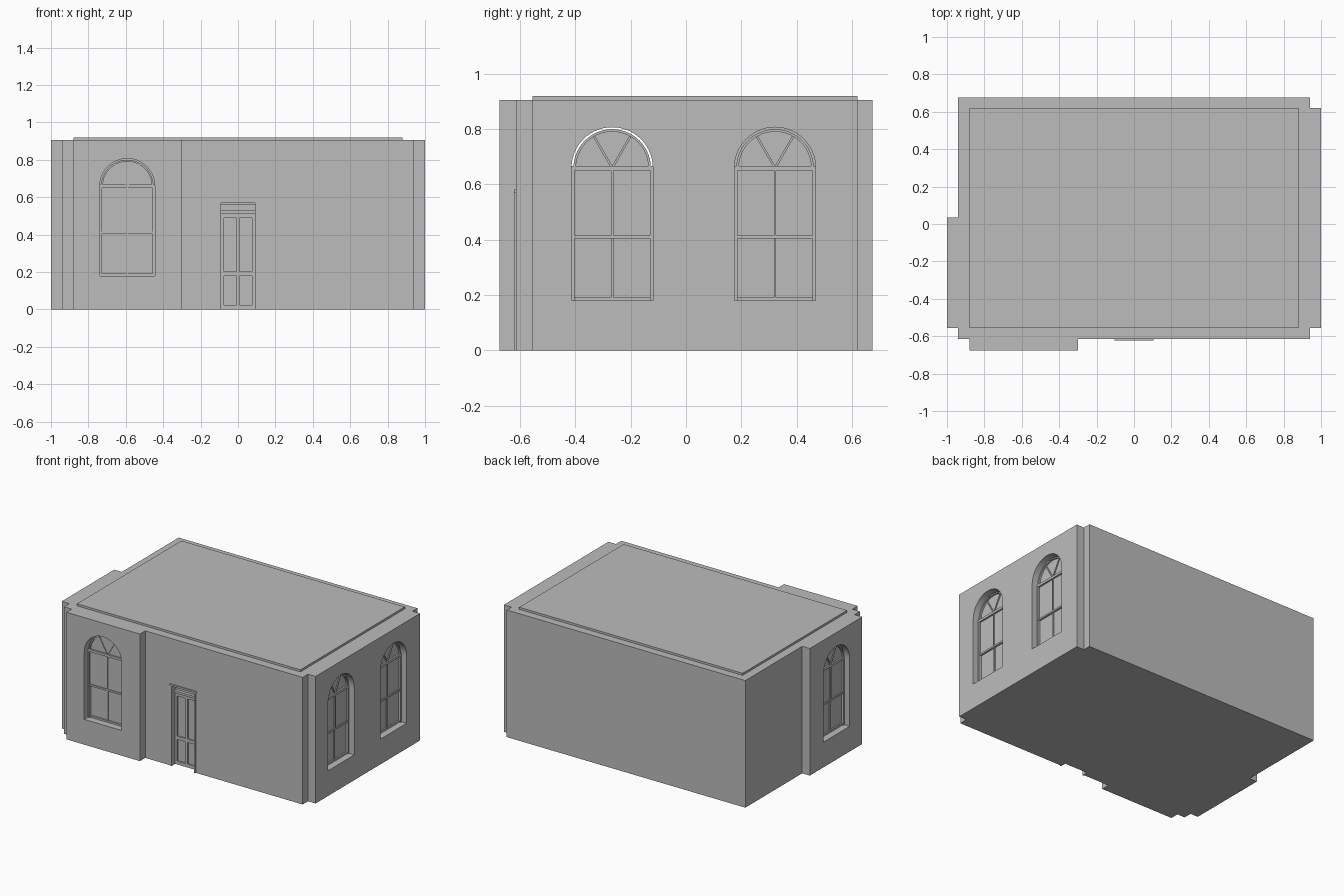
import bpy, bmesh
from math import pi, sin, cos, radians
from mathutils import Matrix

if "Cube" in bpy.data.objects:
    bpy.data.objects.remove(bpy.data.objects["Cube"], do_unlink=True)

GREY = (0.5, 0.505, 0.5, 1.0)
plaster = bpy.data.materials.new("plain grey")
plaster.use_nodes = True
plaster.diffuse_color = GREY
plaster.node_tree.nodes["Principled BSDF"].inputs["Base Color"].default_value = GREY


def prism(name, points, direction, place=Matrix.Identity(4)):
    """Extrude a flat outline of 3D points along a direction."""
    bm = bmesh.new()
    face = bm.faces.new([bm.verts.new(p) for p in points])
    made = bmesh.ops.extrude_face_region(bm, geom=[face])["geom"]
    bmesh.ops.translate(bm, vec=direction,
                        verts=[v for v in made if isinstance(v, bmesh.types.BMVert)])
    bmesh.ops.recalc_face_normals(bm, faces=bm.faces)
    bm.transform(place)
    mesh = bpy.data.meshes.new(name)
    bm.to_mesh(mesh)
    bm.free()
    mesh.materials.append(plaster)
    obj = bpy.data.objects.new(name, mesh)
    bpy.context.collection.objects.link(obj)
    return obj


def panel(name, outline, near, far, place):
    """Upright plate from an (across, up) outline, between two depths."""
    return prism(name, [(u, near, z) for u, z in outline], (0, far - near, 0), place)


def rect(u0, u1, z0, z1):
    return [(u0, z0), (u1, z0), (u1, z1), (u0, z1)]


def arc(radius, z, steps=28):
    return [(radius * cos(pi * i / steps), z + radius * sin(pi * i / steps))
            for i in range(steps + 1)]


def cut(target, cutter):
    cutter.hide_render = True
    mod = target.modifiers.new("opening", "BOOLEAN")
    mod.operation, mod.solver, mod.object = "DIFFERENCE", "EXACT", cutter
    bpy.context.view_layer.objects.active = target
    bpy.ops.object.modifier_apply(modifier=mod.name)
    bpy.data.objects.remove(cutter, do_unlink=True)


# Walls: stepped footprint, hollow inside
WALL_TOP = 0.905
footprint = [(-0.88, -0.675), (-0.30, -0.675), (-0.30, -0.615), (0.94, -0.615),
             (0.94, -0.555), (1, -0.555), (1, 0.62), (0.94, 0.62), (0.94, 0.675),
             (-0.94, 0.675), (-0.94, 0.035), (-1, 0.035), (-1, -0.555),
             (-0.94, -0.555), (-0.94, -0.615), (-0.88, -0.615)]
inside = [(-0.88, -0.555), (0.88, -0.555), (0.88, 0.62), (-0.88, 0.62)]
walls = prism("walls", [(x, y, 0) for x, y in footprint], (0, 0, WALL_TOP))
cut(walls, prism("room_cutter", [(x, y, 0.01) for x, y in inside], (0, 0, 0.87)))

# Raised roof slab
prism("roof_slab", [(x, y, 0.87) for x, y in inside], (0, 0, 0.05))

SILL, SPRING, HALF = 0.18, 0.66, 0.147
MEET = 0.41


def window(name, x, y, turn):
    place = Matrix.Translation((x, y, 0)) @ Matrix.Rotation(radians(turn), 4, "Z")
    opening = [(-HALF, SILL), (HALF, SILL)] + arc(HALF, SPRING)
    cut(walls, panel("window_cutter", opening, -0.03, 0.15, place))

    # Arched head: ring, pane and two spokes
    ring = arc(0.140, SPRING) + arc(0.131, SPRING)[::-1]
    panel(name + "_arch_frame", ring, 0.04, 0.065, place)
    panel(name + "_arch_pane", arc(0.135, SPRING), 0.052, 0.06, place)
    for side in (-1, 1):
        spoke = place @ Matrix.Translation((0, 0, SPRING)) @ Matrix.Rotation(
            radians(30 * side), 4, "Y")
        panel(name + "_arch_spoke", rect(-0.004, 0.004, 0, 0.134), 0.046, 0.055, spoke)
    panel(name + "_transom", rect(-HALF, HALF, 0.65, 0.667), 0.04, 0.065, place)

    # Rectangular sashes below, the lower one set further back
    for side in (-1, 1):
        lo, hi = sorted((side * HALF, side * (HALF - 0.011)))
        panel(name + "_jamb", rect(lo, hi, SILL, 0.65), 0.04, 0.07, place)
    for part, z0, z1, depth in (("upper", MEET, 0.65, 0.052), ("lower", SILL, MEET, 0.058)):
        panel(f"{name}_{part}_pane", rect(-HALF, HALF, z0, z1), depth, depth + 0.008, place)
        panel(f"{name}_{part}_bar", rect(-0.004, 0.004, z0, z1), depth - 0.007, depth, place)
    panel(name + "_meeting_rail", rect(-HALF, HALF, MEET - 0.006, MEET + 0.006),
          0.045, 0.06, place)
    panel(name + "_bottom_rail", rect(-HALF, HALF, SILL, SILL + 0.012), 0.048, 0.065, place)


window("front_window", -0.592, -0.675, 0)
window("left_side_window", 1, -0.267, 90)
window("left_rear_window", 1, 0.322, 90)
window("right_side_window", -1, -0.267, -90)

# Door: recess, leaf with raised stiles and rails, transom light, thin surround
door = Matrix.Translation((0, -0.615, 0))
WIDE, HEAD = 0.09, 0.57
cut(walls, panel("door_cutter", rect(-WIDE, WIDE, -0.02, HEAD), -0.03, 0.052, door))
panel("door_leaf", rect(-WIDE, WIDE, 0, HEAD), 0.045, 0.062, door)
for u in (-0.082, 0, 0.082):
    panel("door_stile", rect(u - 0.008, u + 0.008, 0, 0.51), 0.036, 0.046, door)
for z in (0.012, 0.19, 0.5):
    panel("door_rail", rect(-WIDE, WIDE, z - 0.012, z + 0.012), 0.036, 0.046, door)
panel("door_transom_bar", rect(-WIDE, WIDE, 0.512, 0.528), 0.022, 0.046, door)
panel("door_top_rail", rect(-WIDE, WIDE, 0.558, HEAD), 0.03, 0.046, door)
for side in (-1, 1):
    lo, hi = sorted((side * WIDE, side * (WIDE + 0.008)))
    panel("door_surround_side", rect(lo, hi, 0, HEAD), -0.006, 0.01, door)
panel("door_surround_head", rect(-0.104, 0.104, HEAD, 0.582), -0.008, 0.01, door)
